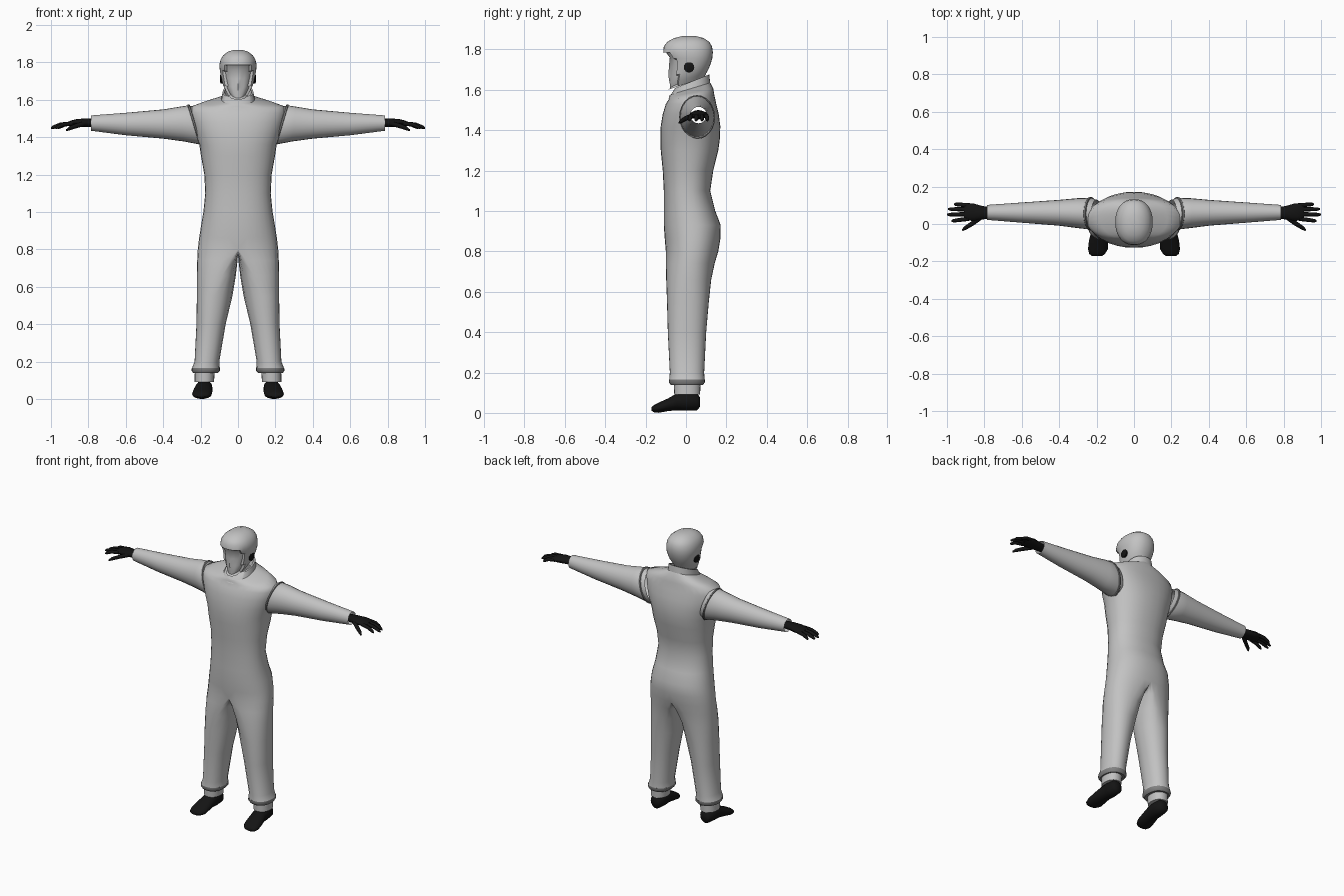
import bpy, bmesh, math
from math import pi, sin, cos, copysign, radians
from mathutils import Vector

if "Cube" in bpy.data.objects:
    bpy.data.objects.remove(bpy.data.objects["Cube"], do_unlink=True)


def material(name, value):
    m = bpy.data.materials.new(name)
    m.use_nodes = True
    m.diffuse_color = (value, value, value, 1)
    m.node_tree.nodes["Principled BSDF"].inputs["Base Color"].default_value = (value, value, value, 1)
    return m


GREY = material("suit grey", 0.54)
SEAM = material("seam grey", 0.22)
BLACK = material("black", 0.007)


def bend(v, e):
    return copysign(abs(v) ** e, v)


def arc(xc, w, yf, yb, z, slope=0, n=32, e=0.9, end=2 * pi):
    """Horizontal rounded ring, from the front round the left side; slope tilts it."""
    yc, d = (yf + yb) / 2, (yb - yf) / 2
    count = n if end > 6 else n + 1
    pts = []
    for i in range(count):
        t = end * i / n
        y = -d * bend(cos(t), e)
        pts.append(Vector((xc + w * bend(sin(t), e), yc + y, z + slope * y)))
    return pts


def upright(axis, pos, side, z, rs, rz, tilt=0, n=20):
    """Upright ring across the x or y axis."""
    pts = []
    for i in range(n):
        t = 2 * pi * i / n
        s, h = side + rs * cos(t), z + rz * sin(t)
        a = pos + tilt * (h - z)
        pts.append(Vector((a, s, h) if axis == "x" else (s, a, h)))
    return pts


def loft(bm, rings, closed=True, caps=""):
    vs = [[bm.verts.new(p) for p in r] for r in rings]
    n = len(vs[0])
    for a, b in zip(vs, vs[1:]):
        for i in range(n if closed else n - 1):
            j = (i + 1) % n
            bm.faces.new((a[i], a[j], b[j], b[i]))
    if "s" in caps:
        bm.faces.new(vs[0])
    if "e" in caps:
        bm.faces.new(vs[-1])


def finish(bm, name, mat, mirror=True, angle=50):
    bmesh.ops.recalc_face_normals(bm, faces=bm.faces)
    me = bpy.data.meshes.new(name)
    bm.to_mesh(me)
    bm.free()
    me.materials.append(mat)
    ob = bpy.data.objects.new(name, me)
    bpy.context.collection.objects.link(ob)
    if mirror:
        ob.modifiers.new("mirror", "MIRROR").merge_threshold = 0.0005
    bpy.ops.object.select_all(action="DESELECT")
    ob.select_set(True)
    bpy.context.view_layer.objects.active = ob
    bpy.ops.object.shade_smooth_by_angle(angle=radians(angle))
    return ob


def part(name, mat, rings, mirror=True, caps="", angle=50):
    bm = bmesh.new()
    loft(bm, rings, caps=caps)
    return finish(bm, name, mat, mirror, angle)


# Overall body: half torso joined to one trouser leg, then mirrored
TORSO = [(.80, .215, -.10, .16, 0), (.86, .208, -.105, .17, 0), (.93, .197, -.11, .172, 0),
         (1.0, .185, -.11, .145, 0), (1.1, .175, -.11, .12, 0), (1.2, .18, -.115, .135, 0),
         (1.3, .198, -.125, .16, 0), (1.36, .207, -.127, .168, 0), (1.42, .228, -.125, .17, 0),
         (1.48, .245, -.115, .162, 0), (1.53, .254, -.1, .15, 0), (1.565, .245, -.085, .14, .1),
         (1.585, .18, -.085, .135, .2), (1.605, .09, -.08, .12, .3)]
# z, inner x, outer x, front y, back y, roundness
LEG = [(.80, 0, .215, -.10, .16, 0), (.74, .004, .218, -.10, .142, .35), (.66, .012, .22, -.098, .125, .7),
       (.55, .03, .22, -.094, .113, 1), (.4, .066, .222, -.09, .1, 1), (.2, .1, .232, -.08, .09, 1),
       (.165, .097, .246, -.083, .092, 1)]


def leg_ring(z, xi, xo, yf, yb, b):
    xc, w = (xi + xo) / 2, (xo - xi) / 2
    flat = arc(xi, xo - xi, yf, yb, z, n=16, end=pi)
    rnd = arc(xc, w, yf, yb, z, n=16, end=pi)
    for k in range(1, 8):
        t = pi + pi * k / 8
        sag = .03 * sin(pi * k / 8) * (1 - b)
        y = (yf + yb) / 2 - (yb - yf) / 2 * cos(t)
        flat.append(Vector((xi, y, z - sag)))
        rnd.append(Vector((xc + w * bend(sin(t), .9), y, z)))
    return [p.lerp(q, b) for p, q in zip(flat, rnd)]


bm = bmesh.new()
loft(bm, [leg_ring(*r) for r in LEG])
loft(bm, [arc(0, w, yf, yb, z, s, 16, end=pi) for z, w, yf, yb, s in TORSO], closed=False)
bmesh.ops.remove_doubles(bm, verts=bm.verts, dist=.0005)
bmesh.ops.recalc_face_normals(bm, faces=bm.faces)
# Arm holes inside the sleeves
holes = []
for f in bm.faces:
    c = f.calc_center_median()
    if c.x > .17 and abs(c.y - .05) < .06 and abs(c.z - 1.475) < .045:
        holes.append(f)
bmesh.ops.delete(bm, geom=holes, context="FACES")
finish(bm, "coverall", GREY, angle=70)

# Trouser hems and ankle cuffs
part("trouser_hem", SEAM, [arc(.172, .075, -.084, .093, .166, n=24), arc(.172, .076, -.085, .094, .152, n=24),
                           arc(.174, .066, -.075, .084, .138, n=24), arc(.176, .048, -.055, .065, .14, n=24)])
part("ankle_cuff", GREY, [arc(.178, .053, -.06, .072, .15, n=24), arc(.18, .052, -.058, .07, .09, n=24)],
     caps="e")

# Sleeves, with the shoulder seam
SHOULDER = (.232, .055, 1.465, .085, .105, .3)
SLEEVE = [(.2, .055, 1.465, .075, .095, .3), SHOULDER, (.3, .058, 1.47, .08, .093, .1),
          (.4, .06, 1.47, .069, .078, 0), (.6, .061, 1.47, .054, .06, 0), (.785, .062, 1.475, .04, .041, 0)]
part("sleeve", GREY, [upright("x", *r, n=24) for r in SLEEVE], angle=70)
x, y, z, ry, rz, tilt = SHOULDER
part("shoulder_seam", SEAM, [upright("x", x + d, y, z, ry + g, rz + g, tilt, 24)
                             for d, g in ((-.007, -.002), (-.004, .004), (.004, .004), (.007, -.002))])

# Gloves: palm, four fingers and a thumb
bm = bmesh.new()
PALM = [(.76, .06, 1.475, .028, .022), (.81, .06, 1.477, .036, .023), (.86, .063, 1.476, .047, .021),
        (.895, .066, 1.473, .046, .015), (.91, .066, 1.472, .036, .009)]
loft(bm, [upright("x", *r, n=12) for r in PALM], caps="se")


def finger(points, radius):
    path = [Vector(p) for p in points]
    d = (path[-1] - path[0]).normalized()
    u = d.cross(Vector((0, 0, 1))).normalized()
    v = d.cross(u)
    rings = []
    for p, k in zip(path, (1, .95, .8, .4)):
        rings.append([p + radius * k * (u * cos(a * pi / 4) + v * sin(a * pi / 4)) for a in range(8)])
    loft(bm, rings, caps="se")


for y0, tip_x, tip_y in ((.028, .975, .016), (.053, 1.0, .05), (.078, .993, .08), (.1, .962, .106)):
    start, tip = Vector((.885, y0, 1.473)), Vector((tip_x, tip_y, 1.448))
    mid = start.lerp(tip, .55) + Vector((0, 0, .008))
    finger((start, mid, start.lerp(tip, .88) + Vector((0, 0, .003)), tip), .0115)
finger(((.82, .035, 1.472), (.865, .002, 1.46), (.9, -.02, 1.447), (.917, -.033, 1.437)), .013)
finish(bm, "glove", BLACK)

# Shoes: centre x, length position, bottom, top, half width
SHOE = [(.18, .07, .03, .075, .025), (.18, .055, .012, .1, .038), (.181, .0, .01, .105, .045),
        (.184, -.045, .012, .098, .046), (.189, -.09, .008, .072, .052), (.193, -.135, .0, .052, .053),
        (.197, -.16, .003, .038, .042), (.198, -.17, .01, .028, .028)]
part("shoe", BLACK, [upright("y", yy, cx, (lo + hi) / 2, w, (hi - lo) / 2, n=14) for cx, yy, lo, hi, w in SHOE],
     caps="se")

# Standing collar
part("collar", GREY, [arc(0, .092, -.088, .122, 1.585, .3), arc(0, .082, -.055, .115, 1.642, .4),
                      arc(0, .072, -.045, .105, 1.642, .4), arc(0, .06, -.05, .09, 1.59, .3)], mirror=False)

# Hooded head with a recessed face opening
HEAD = [(1.63, .052, -.09, .09, .33), (1.655, .068, -.092, .1, .28), (1.685, .082, -.089, .112, .18),
        (1.72, .09, -.087, .122, .08), (1.755, .097, -.092, .13, 0), (1.785, .1, -.113, .133, 0),
        (1.815, .093, -.11, .129, 0), (1.838, .079, -.092, .115, 0), (1.856, .055, -.06, .088, 0),
        (1.866, .025, -.02, .05, 0)]
bm = bmesh.new()
loft(bm, [arc(0, w, yf, yb, z, s) for z, w, yf, yb, s in HEAD], caps="se")
bmesh.ops.recalc_face_normals(bm, faces=bm.faces)
face = []
for f in bm.faces:
    c = f.calc_center_median()
    if len(f.verts) == 4 and c.y < -.035 and abs(c.x) < .075 and c.z < 1.775:
        face.append(f)
bmesh.ops.inset_region(bm, faces=face, thickness=.007, depth=-.012, use_even_offset=True)
# Nose ridge down the middle of the face
for v in {v for f in face for v in f.verts}:
    if abs(v.co.x) < .004 and 1.64 < v.co.z < 1.73:
        v.co.y -= .01
finish(bm, "hood", GREY, mirror=False, angle=45)

# Ear openings as thin dark discs
part("ear_disc", BLACK, [upright("x", px, .015, 1.712, r, r, n=14)
                         for px, r in ((.08, .026), (.092, .026), (.095, .02))], caps="se")
